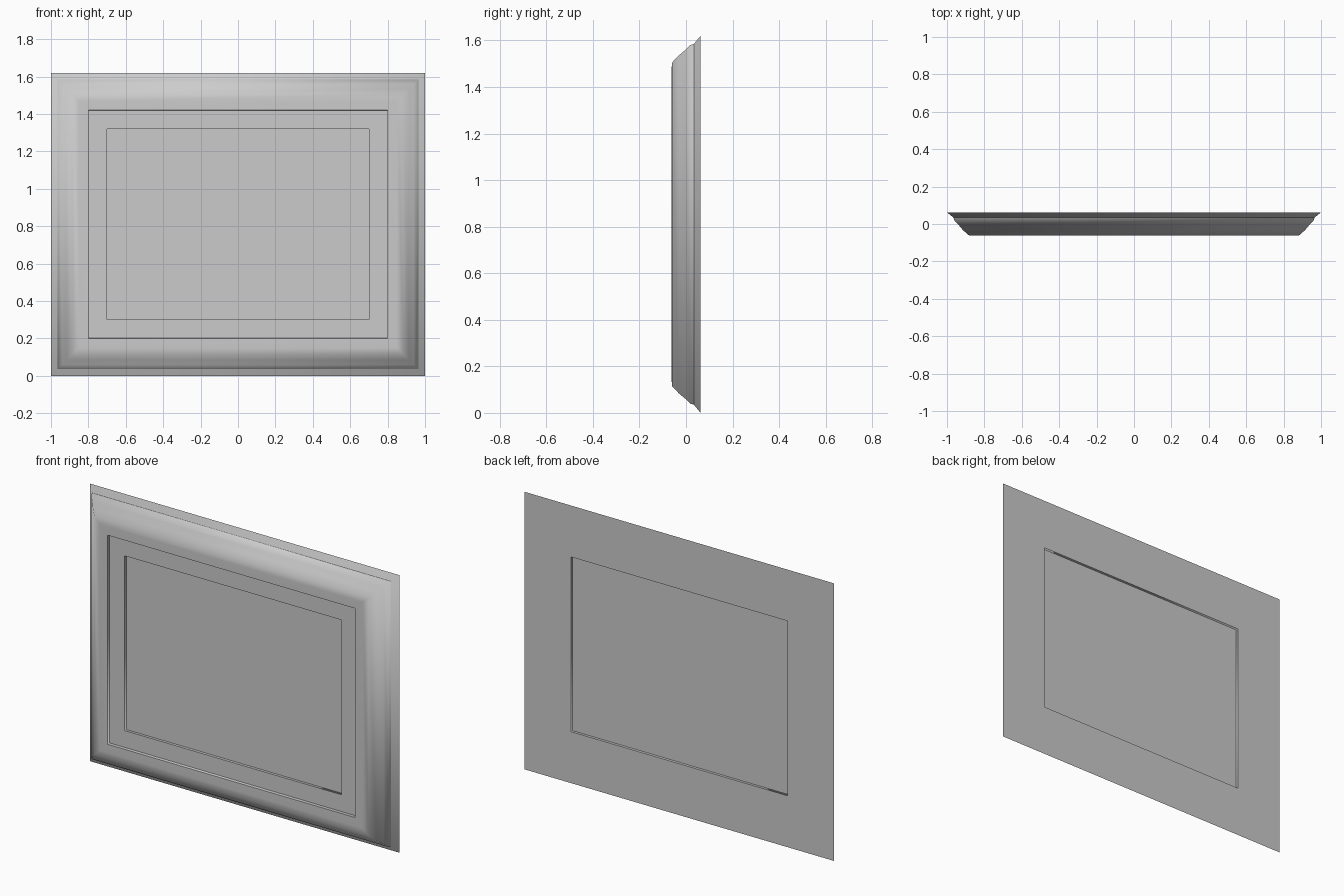
import bpy
import bmesh

if "Cube" in bpy.data.objects:
    bpy.data.objects.remove(bpy.data.objects["Cube"], do_unlink=True)

WIDTH, HEIGHT = 2.0, 1.62

grey = bpy.data.materials.new("light_grey")
grey.use_nodes = True
colour = (0.6, 0.6, 0.6, 1)
grey.diffuse_color = colour
grey.node_tree.nodes["Principled BSDF"].inputs["Base Color"].default_value = colour


def ring(bm, inset, y):
    """Rectangle of four vertices, inset from the outer edge."""
    x = WIDTH / 2 - inset
    low, high = inset, HEIGHT - inset
    return [bm.verts.new(p) for p in
            ((-x, y, low), (x, y, low), (x, y, high), (-x, y, high))]


def add_object(name, profile, sharp, closed_profile):
    """Sweep a profile of (inset, y) points round the rectangle."""
    bm = bmesh.new()
    rings = [ring(bm, *p) for p in profile]
    pairs = list(zip(rings, rings[1:]))
    if closed_profile:
        pairs.append((rings[-1], rings[0]))
    else:
        bm.faces.new(rings[0])
        bm.faces.new(rings[-1])
    for a, b in pairs:
        for i in range(4):
            j = (i + 1) % 4
            bm.faces.new((a[i], a[j], b[j], b[i]))
    bmesh.ops.recalc_face_normals(bm, faces=bm.faces)
    for f in bm.faces:
        f.smooth = True
    # crisp edges along the chosen profile points
    for k in sharp:
        for i in range(4):
            e = bm.edges.get((rings[k][i], rings[k][(i + 1) % 4]))
            e.smooth = False
    mesh = bpy.data.meshes.new(name)
    bm.to_mesh(mesh)
    bm.free()
    mesh.materials.append(grey)
    obj = bpy.data.objects.new(name, mesh)
    bpy.context.collection.objects.link(obj)
    return obj


# Moulded frame: back rebate, outer bevel, lip, rounded front, inner step
frame_profile = [
    (0.30, 0.047), (0.30, 0.0625), (0, 0.0625),
    (0.035, 0.034), (0.04, 0.018), (0.06, -0.002),
    (0.085, -0.032), (0.115, -0.06), (0.15, -0.0625), (0.20, -0.0625),
    (0.202, -0.046), (0.30, -0.046), (0.30, -0.03),
]
add_object("frame", frame_profile, (0, 1, 2, 3, 9, 10, 11, 12), True)

# Flat panel held inside the frame
add_object("picture_panel", [(0.30, -0.03), (0.30, 0.047)], (0, 1), False)
